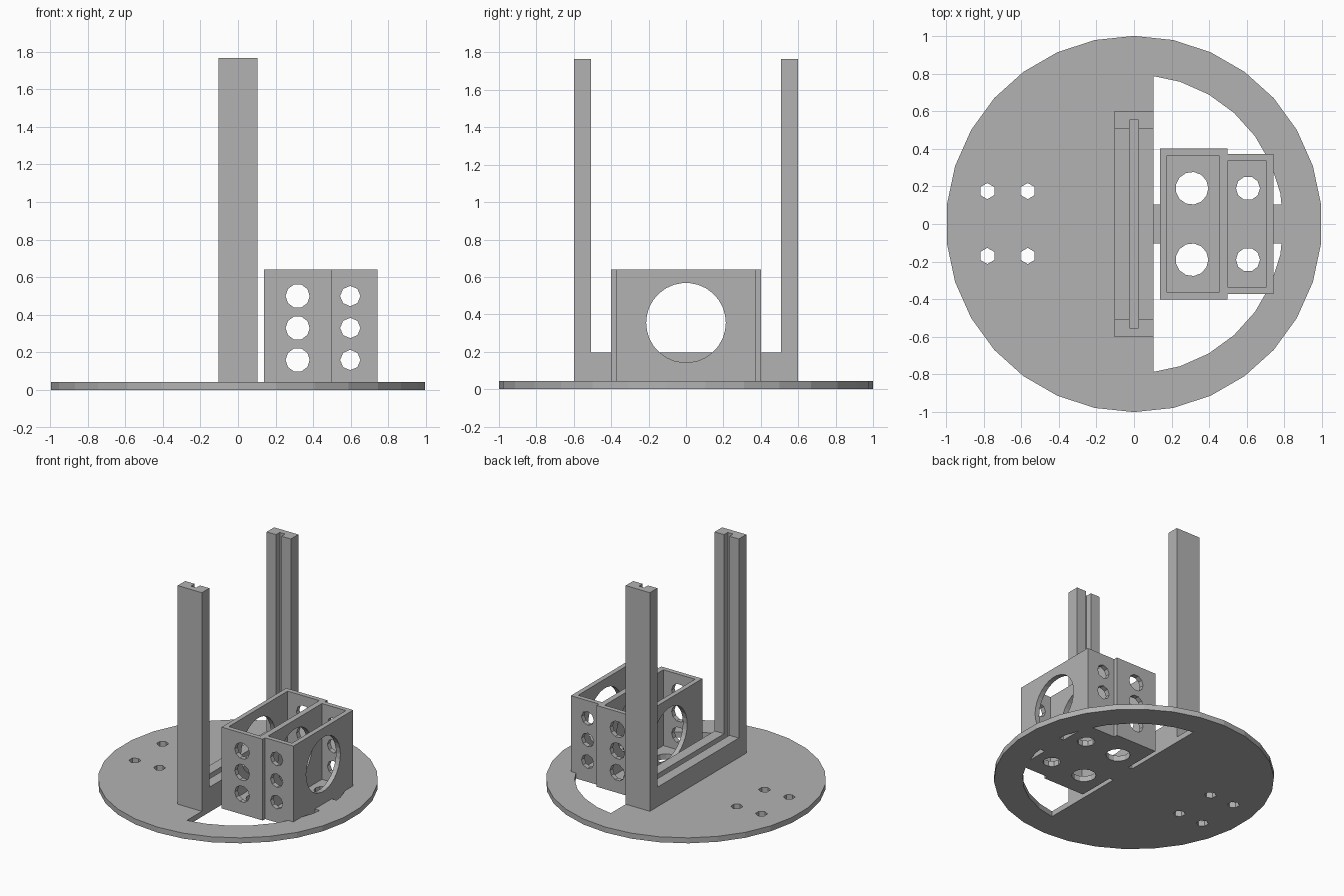
import bpy, bmesh
from math import sin, cos, pi, radians

if "Cube" in bpy.data.objects:
    bpy.data.objects.remove(bpy.data.objects["Cube"], do_unlink=True)

grey = bpy.data.materials.new("plain grey")
grey.use_nodes = True
COLOUR = (0.45, 0.45, 0.45, 1)
grey.diffuse_color = COLOUR
grey.node_tree.nodes["Principled BSDF"].inputs["Base Color"].default_value = COLOUR

PLATE = 0.043   # plate and floor thickness


def prism(name, outline, lo, hi, axis="z"):
    """Extrude a flat outline between lo and hi along an axis."""
    place = {"x": lambda u, v, w: (w, u, v),
             "y": lambda u, v, w: (u, w, v),
             "z": lambda u, v, w: (u, v, w)}[axis]
    bm = bmesh.new()
    ends = [[bm.verts.new(place(u, v, w)) for u, v in outline] for w in (lo, hi)]
    bm.faces.new(ends[0])
    bm.faces.new(ends[1])
    n = len(outline)
    for i in range(n):
        j = (i + 1) % n
        bm.faces.new((ends[0][i], ends[0][j], ends[1][j], ends[1][i]))
    bmesh.ops.recalc_face_normals(bm, faces=bm.faces)
    mesh = bpy.data.meshes.new(name)
    bm.to_mesh(mesh)
    bm.free()
    mesh.materials.append(grey)
    obj = bpy.data.objects.new(name, mesh)
    bpy.context.scene.collection.objects.link(obj)
    return obj


def ring(u, v, r, sides, turn=0.0):
    return [(u + r * cos(turn + 2 * pi * i / sides),
             v + r * sin(turn + 2 * pi * i / sides)) for i in range(sides)]


def rect(u0, u1, v0, v1):
    return [(u0, v0), (u1, v0), (u1, v1), (u0, v1)]


def cut(target, *args):
    """Subtract a prism from the target and discard the cutter."""
    cutter = prism("cutter", *args)
    cutter.hide_render = True
    mod = target.modifiers.new("cut", "BOOLEAN")
    mod.operation = "DIFFERENCE"
    mod.solver = "EXACT"
    mod.object = cutter
    bpy.context.view_layer.objects.active = target
    bpy.ops.object.modifier_apply(modifier=mod.name)
    mesh = cutter.data
    bpy.data.objects.remove(cutter, do_unlink=True)
    bpy.data.meshes.remove(mesh)


# Round base plate with two quarter openings and four screw holes
base = prism("base_plate", ring(0, 0, 1, 30, pi / 2), 0, PLATE)
arc = [(0.795 * cos(radians(a)), 0.795 * sin(radians(a))) for a in range(12, 73, 12)]
opening = [(0.105, 0.105), (0.784, 0.105)] + arc + [(0.105, 0.786)]
for side in (1, -1):
    cut(base, [(x, side * y) for x, y in opening], -0.1, 0.2)
for x in (-0.78, -0.565):
    for y in (0.175, -0.17):
        cut(base, ring(x, y, 0.043, 6, pi / 2), -0.1, 0.2)


def u_shape(outer, inner, bottom, sill, top):
    return [(-outer, bottom), (outer, bottom), (outer, top), (inner, top),
            (inner, sill), (-inner, sill), (-inner, top), (-outer, top)]


# Upright frame with a slot running down both posts and along the sill
frame = prism("upright_frame", u_shape(0.6, 0.507, PLATE, 0.197, 1.765),
              -0.105, 0.105, "x")
cut(frame, u_shape(0.553, 0.45, 0.15, 0.3, 1.9), -0.023, 0.023, "x")


def holder(name, x0, x1, half, cavity, wall_hole, floor_hole):
    """Open-topped box with round holes in its walls and floor."""
    box = prism(name, rect(x0, x1, -half, half), 0, 0.64)
    inner = half - 0.037
    cut(box, rect(*cavity, -inner, inner), PLATE, 0.9)
    wx, wr, wn = wall_hole
    for z in (0.16, 0.33, 0.5):
        cut(box, ring(wx, z, wr, wn), -0.6, 0.6, "y")
    fx, fr, fn = floor_hole
    for y in (-0.19, 0.19):
        cut(box, ring(fx, y, fr, fn), -0.1, 0.2)
    cut(box, ring(0, 0.355, 0.213, 30), 0, 1, "x")
    return box


# Large holder, and the small one that shares its outer wall
holder("large_holder", 0.139, 0.497, 0.402, (0.176, 0.453),
       (0.317, 0.064, 10), (0.308, 0.087, 13))
holder("small_holder", 0.497, 0.743, 0.372, (0.4, 0.705),
       (0.597, 0.054, 8), (0.606, 0.064, 10))
